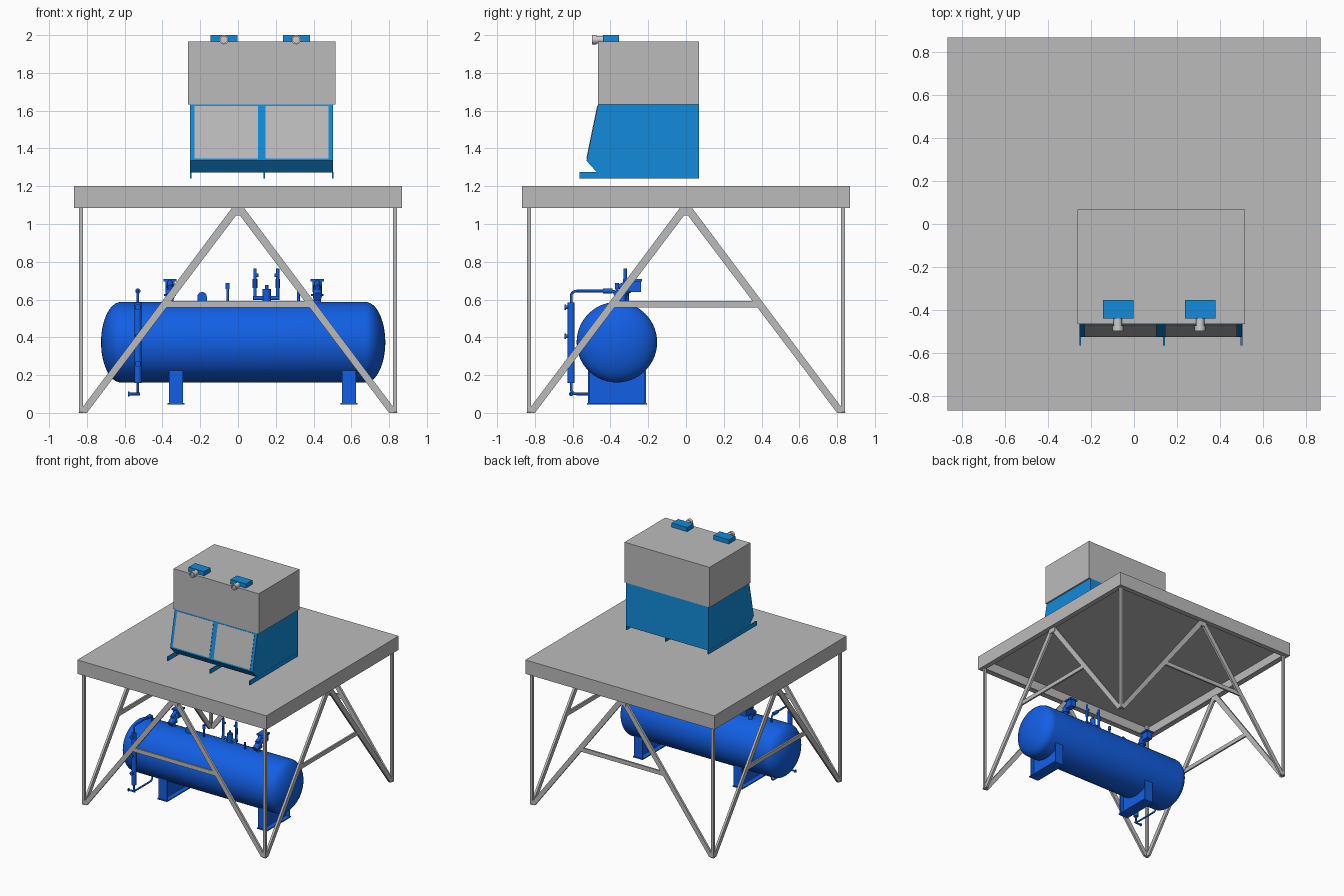
import bpy, bmesh, math
from mathutils import Vector, Matrix

if "Cube" in bpy.data.objects:
    bpy.data.objects.remove(bpy.data.objects["Cube"])


def material(name, rgb):
    m = bpy.data.materials.new(name)
    m.diffuse_color = (*rgb, 1)
    m.use_nodes = True
    m.node_tree.nodes["Principled BSDF"].inputs["Base Color"].default_value = m.diffuse_color
    return m


GREY = material("steel grey", (0.50, 0.50, 0.50))
LIGHT = material("light grey", (0.62, 0.62, 0.62))
BLUE = material("unit blue", (0.006, 0.26, 0.71))
TANK = material("tank blue", (0.006, 0.115, 0.78))


def finish(name, bm, mat):
    bmesh.ops.recalc_face_normals(bm, faces=bm.faces[:])
    me = bpy.data.meshes.new(name)
    bm.to_mesh(me)
    bm.free()
    me.materials.append(mat)
    ob = bpy.data.objects.new(name, me)
    bpy.context.collection.objects.link(ob)
    return ob


def prism(name, pts, vec, mat):
    """Extrude a polygon along a vector."""
    bm = bmesh.new()
    a = [bm.verts.new(p) for p in pts]
    b = [bm.verts.new(Vector(p) + Vector(vec)) for p in pts]
    bm.faces.new(a)
    bm.faces.new(b)
    for i in range(len(a)):
        j = (i + 1) % len(a)
        bm.faces.new((a[i], a[j], b[j], b[i]))
    return finish(name, bm, mat)


def box(name, x, y, z, mat):
    pts = [(x[0], y[0], z[0]), (x[1], y[0], z[0]), (x[1], y[1], z[0]), (x[0], y[1], z[0])]
    return prism(name, pts, (0, 0, z[1] - z[0]), mat)


def lathe(name, profile, origin, axis, mat, n=20):
    """Revolve (distance, radius) points about an axis; ends are capped."""
    rot = Vector((0, 0, 1)).rotation_difference(Vector(axis)).to_matrix()
    bm = bmesh.new()
    rings = []
    for d, r in profile:
        rings.append([bm.verts.new(rot @ Vector((r * math.cos(t), r * math.sin(t), d)) + Vector(origin))
                      for t in (2 * math.pi * k / n for k in range(n))])
    for a, b in zip(rings, rings[1:]):
        for i in range(n):
            j = (i + 1) % n
            bm.faces.new((a[i], a[j], b[j], b[i]))
    bm.faces.new(rings[0])
    bm.faces.new(rings[-1])
    return finish(name, bm, mat)


def rod(name, p, q, r, mat=TANK, n=14):
    d = Vector(q) - Vector(p)
    return lathe(name, [(0, r), (d.length, r)], p, d.normalized(), mat, n)


def pipe(name, pts, r, bend=0.03):
    """Pipe with rounded elbows along a path."""
    path = [Vector(pts[0])]
    for a, b, c in zip(pts, pts[1:], pts[2:]):
        a, b, c = Vector(a), Vector(b), Vector(c)
        s, e = b + (a - b).normalized() * bend, b + (c - b).normalized() * bend
        path += [s.lerp(b, t).lerp(b.lerp(e, t), t) for t in (0, .25, .5, .75, 1)]
    path.append(Vector(pts[-1]))
    cu = bpy.data.curves.new(name, 'CURVE')
    cu.dimensions = '3D'
    cu.bevel_depth, cu.bevel_resolution, cu.use_fill_caps = r, 2, True
    sp = cu.splines.new('POLY')
    sp.points.add(len(path) - 1)
    for p, v in zip(sp.points, path):
        p.co = (*v, 1)
    cu.materials.append(TANK)
    ob = bpy.data.objects.new(name, cu)
    bpy.context.collection.objects.link(ob)


# Platform: thin deck with a skirt, on four identical braced sides
box("deck_plate", (-0.868, 0.868), (-0.868, 0.868), (1.188, 1.2), GREY)
for k, side in enumerate(("front", "right", "back", "left")):
    R = Matrix.Rotation(k * math.pi / 2, 4, 'Z')
    parts = [box(side + "_skirt", (-0.868, 0.868), (-0.868, -0.856), (1.085, 1.19), GREY),
             box(side + "_skirt_lip", (-0.856, 0.856), (-0.858, -0.825), (1.085, 1.092), GREY),
             box(side + "_leg", (-0.842, -0.82), (-0.842, -0.82), (0, 1.19), GREY),
             box(side + "_tie_bar", (-0.40, 0.40), (-0.838, -0.824), (0.558, 0.592), GREY),
             box(side + "_apex_plate", (-0.035, 0.035), (-0.842, -0.822), (1.045, 1.092), GREY)]
    for s in (-1, 1):
        pts = [(s * x, -0.84, z) for x, z in ((0.845, 0), (0.80, 0), (-0.02, 1.085), (0.032, 1.085))]
        parts.append(prism(side + "_diagonal_brace", pts, (0, 0.018, 0), GREY))
    for ob in parts:
        ob.data.transform(R)

# Roof unit: blue base with a sloped front, grey hood above
body = [(-0.466, 1.632), (0.068, 1.632), (0.068, 1.272), (-0.47, 1.272), (-0.527, 1.335)]
prism("unit_base", [(-0.254, y, z) for y, z in body], (0.758, 0, 0), BLUE)
box("unit_hood", (-0.264, 0.517), (-0.466, 0.068), (1.632, 1.965), GREY)


def slope(z):
    return -0.527 + (z - 1.335) * 0.061 / 0.297


for x0, x1 in ((-0.23, 0.105), (0.145, 0.48)):
    pts = [(x0, slope(1.347), 1.347), (x1, slope(1.347), 1.347),
           (x1, slope(1.623), 1.623), (x0, slope(1.623), 1.623)]
    prism("front_panel", pts, (0, -0.003, 0.0006), GREY)
for x in (-0.251, 0.14, 0.501):
    box("unit_runner", (x - 0.004, x + 0.004), (-0.565, 0.068), (1.24, 1.276), BLUE)

# Boxes with round nozzles on the hood
for x in (-0.075, 0.308):
    box("top_box", (x - 0.07, x + 0.072), (-0.44, -0.355), (1.963, 2.0), BLUE)
    lathe("nozzle", [(0, 0.02), (0.035, 0.02), (0.035, 0.025), (0.06, 0.025), (0.06, 0.017), (0.045, 0.017)],
          (x, -0.438, 1.976), (0, -1, 0), LIGHT, 24)

# Tank with dished ends
YC, ZC, RAD, DEP = -0.366, 0.374, 0.213, 0.105
arc = [math.pi / 2 * i / 12 for i in range(13)]
prof = [(-0.62 - DEP * math.cos(t), max(RAD * math.sin(t), 0.002)) for t in arc]
prof += [(0.675 + DEP * math.cos(t), max(RAD * math.sin(t), 0.002)) for t in reversed(arc)]
lathe("tank_shell", prof, (0, YC, ZC), (1, 0, 0), TANK, 56)

# Saddles: base plate, web and end plates
for x in (-0.328, 0.588):
    box("saddle_base", (x - 0.045, x + 0.045), (-0.525, -0.207), (0.045, 0.053), TANK)
    web = [(x - 0.005, y, z) for y, z in ((-0.52, 0.05), (-0.212, 0.05), (-0.212, 0.225),
                                        (-0.30, 0.18), (-0.43, 0.18), (-0.52, 0.225))]
    prism("saddle_web", web, (0.01, 0, 0), TANK)
    for y in (-0.52, -0.22):
        box("saddle_end", (x - 0.038, x + 0.038), (y, y + 0.008), (0.05, 0.225), TANK)

# Level column on the left, with flanges, ports and connecting pipes
GX, GY = -0.53, -0.608
rod("level_column", (GX, GY, 0.157), (GX, GY, 0.585), 0.019, n=20)
pipe("upper_level_pipe", [(GX, GY, 0.58), (GX, GY, 0.645), (GX, YC, 0.645), (GX, YC, 0.57)], 0.007)
pipe("lower_level_pipe", [(GX, GY, 0.16), (GX, GY, 0.1), (GX, YC, 0.1), (GX, YC, 0.18)], 0.007)
rod("upper_pipe_valve", (GX, -0.44, 0.645), (GX, -0.39, 0.645), 0.014)
rod("drain_valve", (GX - 0.05, GY, 0.1), (GX + 0.012, GY, 0.1), 0.007)
rod("drain_handle", (GX - 0.053, GY, 0.1), (GX - 0.045, GY, 0.1), 0.012)
for z in (0.56, 0.405, 0.26):
    rod("level_port", (GX, GY, z), (GX, GY - 0.03, z), 0.009)
    rod("level_port_cap", (GX, GY - 0.026, z), (GX, GY - 0.036, z), 0.015)

# Safety valves on top of the tank: flanged neck, inclined body, square head
for x in (-0.36, 0.42):
    rod("valve_neck", (x, -0.335, 0.56), (x, -0.335, 0.67), 0.019)
    rod("valve_flange", (x, -0.335, 0.618), (x, -0.335, 0.630), 0.033, n=20)
    rod("valve_body", (x, -0.375, 0.615), (x, -0.275, 0.675), 0.024)
    rod("valve_bonnet", (x, -0.355, 0.665), (x, -0.305, 0.69), 0.014)
    box("valve_head", (x - 0.025, x + 0.025), (-0.30, -0.238), (0.640, 0.695), TANK)
    box("valve_cap", (x - 0.035, x + 0.035), (-0.305, -0.232), (0.695, 0.709), TANK)

# Lifting lug, vent and gauge stubs
lug = [(-0.215, 0.57), (-0.165, 0.57), (-0.165, 0.61)]
lug += [(-0.19 + 0.025 * math.cos(math.pi * i / 8), 0.615 + 0.025 * math.sin(math.pi * i / 8)) for i in range(9)]
prism("lifting_lug", [(x, YC - 0.015, z) for x, z in lug], (0, 0.03, 0), TANK)
rod("vent_pipe", (-0.055, YC, 0.57), (-0.055, YC, 0.685), 0.007)
rod("vent_cap", (-0.055, YC, 0.655), (-0.055, YC, 0.687), 0.011)
rod("gauge_stub", (0.32, YC, 0.57), (0.32, YC, 0.642), 0.007)

# Twin relief manifold
MY = -0.322
rod("manifold_pipe", (0.08, MY, 0.608), (0.22, MY, 0.608), 0.011)
rod("manifold_inlet", (0.152, MY, 0.56), (0.152, MY, 0.655), 0.022)
rod("manifold_spindle", (0.152, MY, 0.65), (0.152, MY, 0.677), 0.009)
for x, s in ((0.09, -1), (0.21, 1)):
    rod("relief_valve", (x, MY, 0.6), (x, MY, 0.765), 0.009)
    rod("relief_valve_nut", (x, MY, 0.66), (x, MY, 0.71), 0.012, n=6)
    rod("relief_outlet", (x, MY, 0.728), (x - s * 0.018, MY, 0.728), 0.009)

# Smooth round parts, keep edges sharp
for ob in bpy.context.scene.objects:
    if ob.type == 'MESH':
        ob.select_set(True)
        bpy.context.view_layer.objects.active = ob
bpy.ops.object.shade_smooth_by_angle(angle=math.radians(35))
